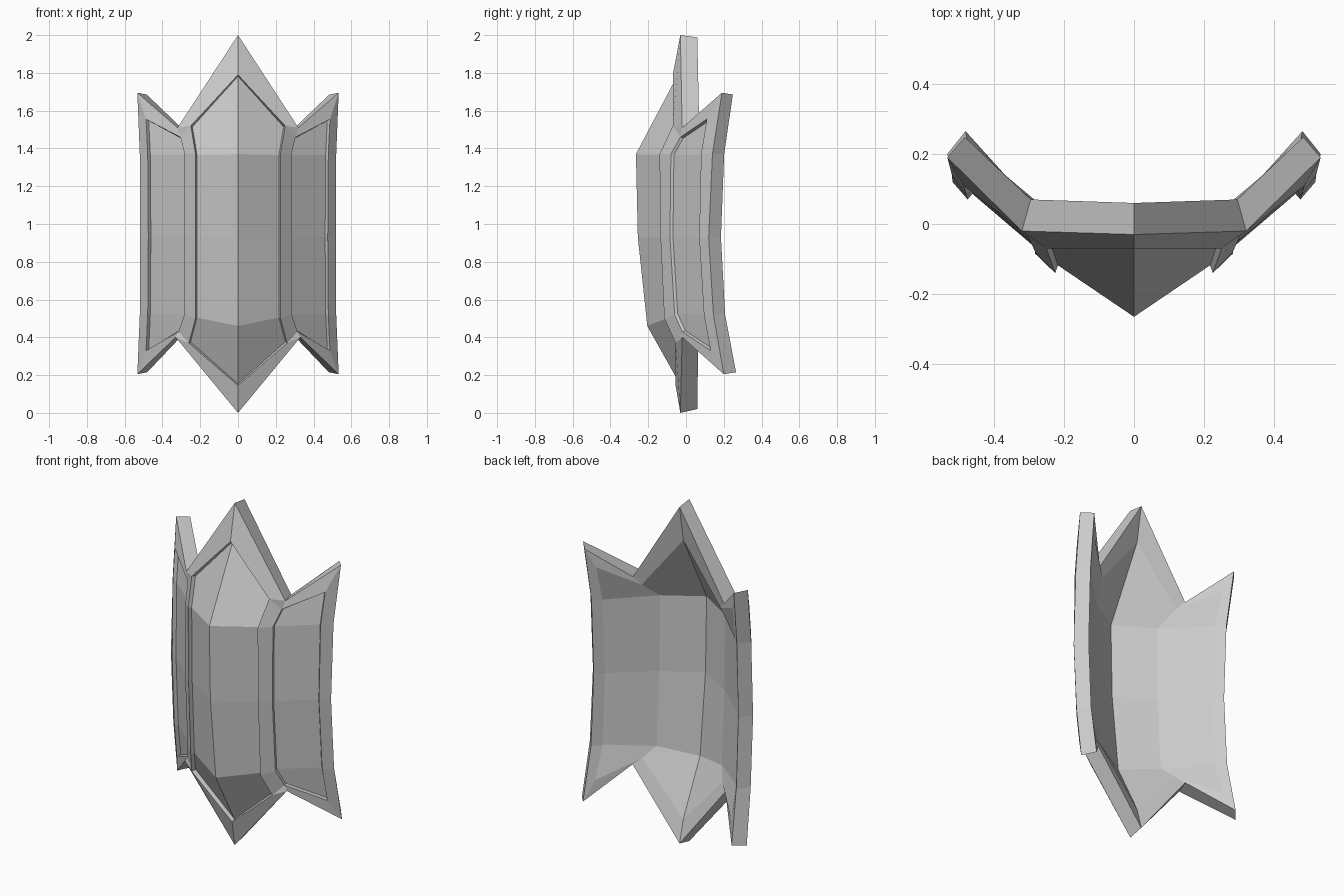
import bpy, bmesh
from mathutils import Vector

if "Cube" in bpy.data.objects:
    bpy.data.objects.remove(bpy.data.objects["Cube"])


def pts(*rows):
    return [Vector(r) for r in rows]


def part(name, quads, facing=0):
    """Half part from faces, mirrored across x. facing: -1 front, +1 back."""
    bm = bmesh.new()
    for q in quads:
        bm.faces.new([bm.verts.new(p) for p in q])
    bmesh.ops.remove_doubles(bm, verts=bm.verts, dist=0.0005)
    bmesh.ops.recalc_face_normals(bm, faces=bm.faces)
    bm.normal_update()
    if facing * sum(f.normal.y * f.calc_area() for f in bm.faces) < 0:
        bmesh.ops.reverse_faces(bm, faces=bm.faces)
    mesh = bpy.data.meshes.new(name)
    bm.to_mesh(mesh)
    bm.free()
    ob = bpy.data.objects.new(name, mesh)
    bpy.context.collection.objects.link(ob)
    mod = ob.modifiers.new("mirror", "MIRROR")
    mod.use_clip = True
    mod.merge_threshold = 0.001
    return ob


def band(a, b, closed=False):
    n = len(a)
    return [(a[i], a[(i + 1) % n], b[(i + 1) % n], b[i])
            for i in range(n if closed else n - 1)]


# Outer silhouette, front edge, from top point round to bottom point
O = pts((0, -.03, 2), (.32, -.02, 1.51), (.533, .19, 1.695), (.52, .14, 1.37),
        (.518, .12, .93), (.52, .145, .52), (.533, .2, .205), (.33, -.02, .4), (0, -.03, 0))
# Back edge of the silhouette
shift = pts((0, .09, -.012), (-.025, .09, -.005), (-.05, .058, -.01), (-.05, .062, 0),
            (-.05, .065, 0), (-.05, .062, 0), (-.052, .065, .01), (-.03, .085, .005), (0, .09, .02))
B = [o + s for o, s in zip(O, shift)]
# Opening for the centre panel
C = pts((0, -.07, 1.79), (.25, -.07, 1.52), (.225, -.14, 1.37), (.225, -.135, .93),
        (.225, -.115, .5), (.26, -.055, .37), (0, -.055, .145))
# Opening for the wing panel
W = pts((.487, .11, 1.555), (.305, -.03, 1.46), (.282, -.08, 1.37), (.282, -.085, .93),
        (.284, -.06, .52), (.315, -.02, .43), (.487, .13, .33), (.478, .095, .52),
        (.475, .07, .93), (.478, .08, 1.37))
# Recessed panel borders
Ci = [Vector((p.x * .965, p.y + .022, .95 + (p.z - .95) * .99)) for p in C]
Wi = [Vector((.38 + (p.x - .38) * .94 - .008, p.y + .016, .94 + (p.z - .94) * .99)) for p in W]
# Border of the hollow back
I = pts((0, .025, 1.78), (.255, .045, 1.46), (.44, .2, 1.57), (.43, .16, 1.37),
        (.43, .135, .93), (.43, .155, .52), (.44, .21, .33), (.26, .035, .44), (0, .025, .15))

# Raised frame: front faces, panel steps, outer wall and back rim
frame = [(O[0], O[1], C[1], C[0]), (C[1], O[1], W[1]),
         (C[5], W[5], O[7]), (C[5], O[7], O[8], C[6])]
frame += band(C[1:6], W[1:6])
frame += band(O[1:8], [W[1], W[0], W[9], W[8], W[7], W[6], W[5]])
frame += band(C, Ci) + band(W, Wi, True) + band(O, B) + band(B, I)
part("shield_frame", frame)

# Ridged centre panel
R = pts((0, -.265, 1.37), (0, -.255, .93), (0, -.205, .46))
part("centre_panel", [(Ci[0], R[0], Ci[2], Ci[1]), (R[2], Ci[6], Ci[5], Ci[4])]
     + band(R, Ci[2:5]), -1)

# Wing panels
w = Wi
part("wing_panels", [(w[0], w[1], w[2], w[9]), (w[4], w[5], w[6], w[7])]
     + band(w[2:5], [w[9], w[8], w[7]]), -1)

# Hollow back lining
K = pts((0, -.19, 1.37), (0, -.18, .93), (0, -.13, .46))
D = pts((.21, -.06, 1.37), (.21, -.055, .93), (.21, -.03, .5))
part("back_lining", [(I[0], K[0], D[0], I[1]), (K[2], I[8], I[7], D[2]),
                     (I[1], D[0], I[3], I[2]), (D[2], I[7], I[6], I[5])]
     + band(K, D) + band(D, I[3:6]), 1)
